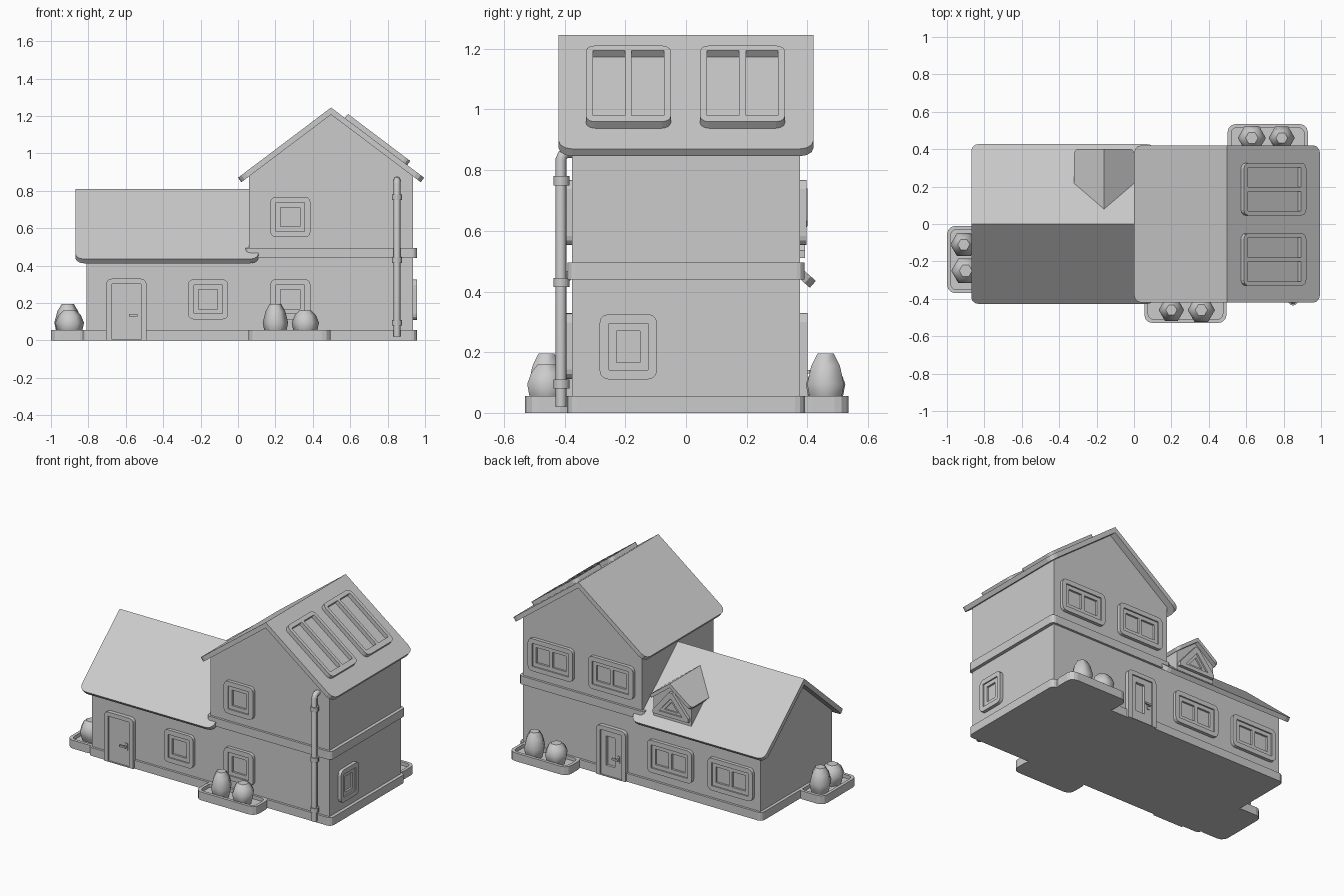
import bpy, bmesh
from math import sin, cos, pi, hypot
from mathutils import Matrix, Vector

if "Cube" in bpy.data.objects:
    bpy.data.objects.remove(bpy.data.objects["Cube"])

UP = Vector((0, 0, 1))


def frame(o, x, y):
    x, y = Vector(x).normalized(), Vector(y).normalized()
    m = Matrix((x, y, x.cross(y))).transposed().to_4x4()
    m.translation = o
    return m


def front(x, z): return frame((x, -0.375, z), (1, 0, 0), UP)
def back(x, z): return frame((x, 0.375, z), (-1, 0, 0), UP)
def right(y, z): return frame((0.935, y, z), (0, 1, 0), UP)
def flat(z): return Matrix.Translation((0, 0, z))


def rect(x0, x1, y0, y1, low=0.0, high=0.0):
    """Rectangle outline with rounded lower and upper corners."""
    pts = []
    for i, (cx, cy, r) in enumerate(((x1, y1, high), (x0, y1, high), (x0, y0, low), (x1, y0, low))):
        if not r:
            pts.append((cx, cy))
            continue
        ox = cx - r if cx == x1 else cx + r
        oy = cy - r if cy == y1 else cy + r
        for k in range(4):
            a = (i + k / 3) * pi / 2
            pts.append((ox + r * cos(a), oy + r * sin(a)))
    return pts


def box(w, h, r=0.0, cx=0.0, cy=0.0):
    return rect(cx - w / 2, cx + w / 2, cy - h / 2, cy + h / 2, r, r)


def plate(name, outlines, m, z0, z1):
    """Extruded flat shape; outlines after the first are holes."""
    cu = bpy.data.curves.new(name, 'CURVE')
    cu.dimensions, cu.fill_mode, cu.extrude = '2D', 'BOTH', (z1 - z0) / 2
    for pts in outlines:
        s = cu.splines.new('POLY')
        s.points.add(len(pts) - 1)
        for p, q in zip(s.points, pts):
            p.co = (q[0], q[1], 0, 1)
        s.use_cyclic_u = True
    tmp = bpy.data.objects.new(name + "_tmp", cu)
    bpy.context.collection.objects.link(tmp)
    dg = bpy.context.evaluated_depsgraph_get()
    me = bpy.data.meshes.new_from_object(tmp.evaluated_get(dg))
    bpy.data.objects.remove(tmp)
    bm = bmesh.new()
    bm.from_mesh(me)
    bmesh.ops.remove_doubles(bm, verts=bm.verts, dist=1e-5)
    bmesh.ops.recalc_face_normals(bm, faces=bm.faces)
    bm.transform(m @ Matrix.Translation((0, 0, (z0 + z1) / 2)))
    for f in bm.faces:
        f.smooth = False
    bm.to_mesh(me)
    bm.free()
    ob = bpy.data.objects.new(name, me)
    bpy.context.collection.objects.link(ob)
    return ob


def gable_roof(name, ridge, along, half, drop, length, t, r):
    for s in (1, -1):
        x = Vector(along) * s
        m = frame(ridge, x, x.cross(UP) * -half + UP * drop)
        plate(name, [rect(-length / 2, length / 2, -hypot(half, drop), 0, r, 0)], m, -t, 0)


def window(name, m, w=0.215, h=0.215, panes=1):
    iw, ih = w - 0.062, h - 0.062
    plate(name + "_trim", [box(w, h, 0.03), box(iw, ih)], m, -0.01, 0.022)
    pw = (iw - 0.05 - 0.022 * (panes - 1)) / panes
    holes = [box(pw, ih - 0.05, 0, (i - (panes - 1) / 2) * (pw + 0.022)) for i in range(panes)]
    plate(name + "_sash", [box(iw, ih)] + holes, m, -0.01, 0.013)


def door(name, m, hand, glazed):
    plate(name + "_frame", [rect(-0.108, 0.108, 0, 0.33, 0, 0.03), rect(-0.078, 0.078, 0.004, 0.302)],
          m, -0.01, 0.026)
    panel = [rect(-0.078, 0.078, 0, 0.302)]
    if glazed:
        panel.append(rect(-0.04, 0.025, 0.07, 0.265))
    plate(name + "_panel", panel, m, -0.01, 0.017)
    plate(name + "_handle_plate", [box(0.02, 0.045, 0, hand * 0.053, 0.132)], m, 0.01, 0.022)
    plate(name + "_handle_stem", [box(0.012, 0.012, 0, hand * 0.053, 0.135)], m, 0.02, 0.036)
    plate(name + "_handle_lever", [box(0.045, 0.012, 0, hand * 0.038, 0.135)], m, 0.032, 0.042)


def bush(x, y, r, top):
    prof = ((0.72 * r, 0.025), (0.9 * r, 0.06), (r, 0.095), (0.78 * r, 0.6 * top + 0.038), (0.45 * r, top))
    bm = bmesh.new()
    rings = [[bm.verts.new((x + a * cos(k * pi / 3), y + a * sin(k * pi / 3), z)) for k in range(6)]
             for a, z in prof]
    for lo, hi in zip(rings, rings[1:]):
        for k in range(6):
            bm.faces.new((lo[k], lo[(k + 1) % 6], hi[(k + 1) % 6], hi[k])).smooth = True
    bm.faces.new(rings[-1])
    bm.faces.new(rings[0][::-1])
    me = bpy.data.meshes.new("bush")
    bm.to_mesh(me)
    bm.free()
    bpy.context.collection.objects.link(bpy.data.objects.new("bush", me))


# Plinth and planters with bushes
plate("plinth", [rect(-0.83, 0.957, -0.39, 0.39, 0.03, 0.03)], flat(0), 0, 0.055)
for x0, x1, y0, y1 in ((-1.0, -0.8, -0.37, -0.01), (0.055, 0.495, -0.53, -0.37), (0.5, 0.93, 0.37, 0.535)):
    plate("planter", [rect(x0, x1, y0, y1, 0.045, 0.045),
                      rect(x0 + 0.02, x1 - 0.02, y0 + 0.02, y1 - 0.02, 0.03, 0.03)], flat(0), 0, 0.055)
    plate("planter_soil", [rect(x0 + 0.01, x1 - 0.01, y0 + 0.01, y1 - 0.01, 0.03, 0.03)], flat(0), 0, 0.032)
for b in ((-0.91, -0.11, 0.072, 0.195), (-0.9, -0.25, 0.077, 0.16), (0.2, -0.46, 0.068, 0.195),
          (0.36, -0.46, 0.073, 0.16), (0.79, 0.46, 0.07, 0.195), (0.63, 0.46, 0.075, 0.16)):
    bush(*b)

# Walls
plate("tower_walls", [[(0.06, 0.02), (0.935, 0.02), (0.935, 0.89), (0.4975, 1.218), (0.06, 0.89)]],
      frame((0, 0, 0), (1, 0, 0), UP), -0.375, 0.375)
plate("wing_walls", [[(-0.375, 0.02), (0.375, 0.02), (0.375, 0.45), (0, 0.78), (-0.375, 0.45)]],
      frame((0, 0, 0), (0, 1, 0), UP), -0.81, 0.1)
plate("floor_band", [rect(0.04, 0.957, -0.39, 0.39, 0.025, 0.025)], flat(0), 0.44, 0.495)

# Roofs
gable_roof("tower_roof", (0.4975, 0, 1.245), (0, 1, 0), 0.4975, 0.375, 0.84, 0.03, 0.045)
gable_roof("wing_roof", (-0.38, 0, 0.81), (1, 0, 0), 0.428, 0.375, 0.98, 0.03, 0.045)

# Dormer
plate("dormer_walls", [[(-0.14, 0.47), (0.14, 0.47), (0.14, 0.61), (0, 0.715), (-0.14, 0.61)]],
      frame((-0.16, 0, 0), (-1, 0, 0), UP), 0.15, 0.372)
gable_roof("dormer_roof", (-0.16, 0.24, 0.74), (0, 1, 0), 0.16, 0.12, 0.32, 0.022, 0.025)
m = frame((-0.16, 0.372, 0), (-1, 0, 0), UP)
plate("dormer_window_trim", [[(-0.13, 0.51), (0.13, 0.51), (0.13, 0.535), (0.012, 0.675), (-0.012, 0.675),
                              (-0.13, 0.535)], [(-0.085, 0.535), (0.085, 0.535), (0, 0.637)]], m, -0.01, 0.02)
plate("dormer_window_sash", [[(-0.09, 0.53), (0.09, 0.53), (0, 0.64)],
                             [(-0.05, 0.55), (0.05, 0.55), (0, 0.61)]], m, -0.01, 0.01)

# Skylights on the right slope
slope = frame((0.4975, 0, 1.245), (0, 1, 0), (-0.4975, 0, 0.375))
for cy in (-0.19, 0.186):
    holes = [rect(cy + s * 0.064 - 0.053, cy + s * 0.064 + 0.053, -0.475, -0.12) for s in (-1, 1)]
    plate("skylight", [rect(cy - 0.14, cy + 0.14, -0.51, -0.093, 0.03, 0.03)] + holes, slope, -0.01, 0.027)

# Windows
for x, z in ((-0.16, 0.22), (0.28, 0.22), (0.28, 0.66)):
    window("front_window", front(x, z))
window("side_window", right(-0.19, 0.218), 0.19, 0.215)
for x, z in ((-0.155, 0.22), (-0.6, 0.22), (0.72, 0.66), (0.277, 0.66)):
    window("back_window", back(x, z), 0.33, 0.215, 2)

# Doors
door("front_door", front(-0.597, 0), 1, False)
door("back_door", back(0.272, 0), 1, True)

# Drainpipe with collars
cu = bpy.data.curves.new("drainpipe", 'CURVE')
cu.dimensions, cu.bevel_depth, cu.bevel_resolution, cu.use_fill_caps = '3D', 0.018, 2, True
path = ((-0.412, 0.02), (-0.412, 0.835), (-0.406, 0.85), (-0.392, 0.858), (-0.36, 0.858))
s = cu.splines.new('POLY')
s.points.add(len(path) - 1)
for p, (y, z) in zip(s.points, path):
    p.co = (0.85, y, z, 1)
pipe = bpy.data.objects.new("drainpipe", cu)
bpy.context.collection.objects.link(pipe)
for z in (0.095, 0.43, 0.765):
    bpy.ops.mesh.primitive_cylinder_add(vertices=12, radius=0.026, depth=0.03, location=(0.85, -0.41, z))
    bpy.context.object.name = "pipe_collar"
    bpy.ops.object.shade_smooth_by_angle()
